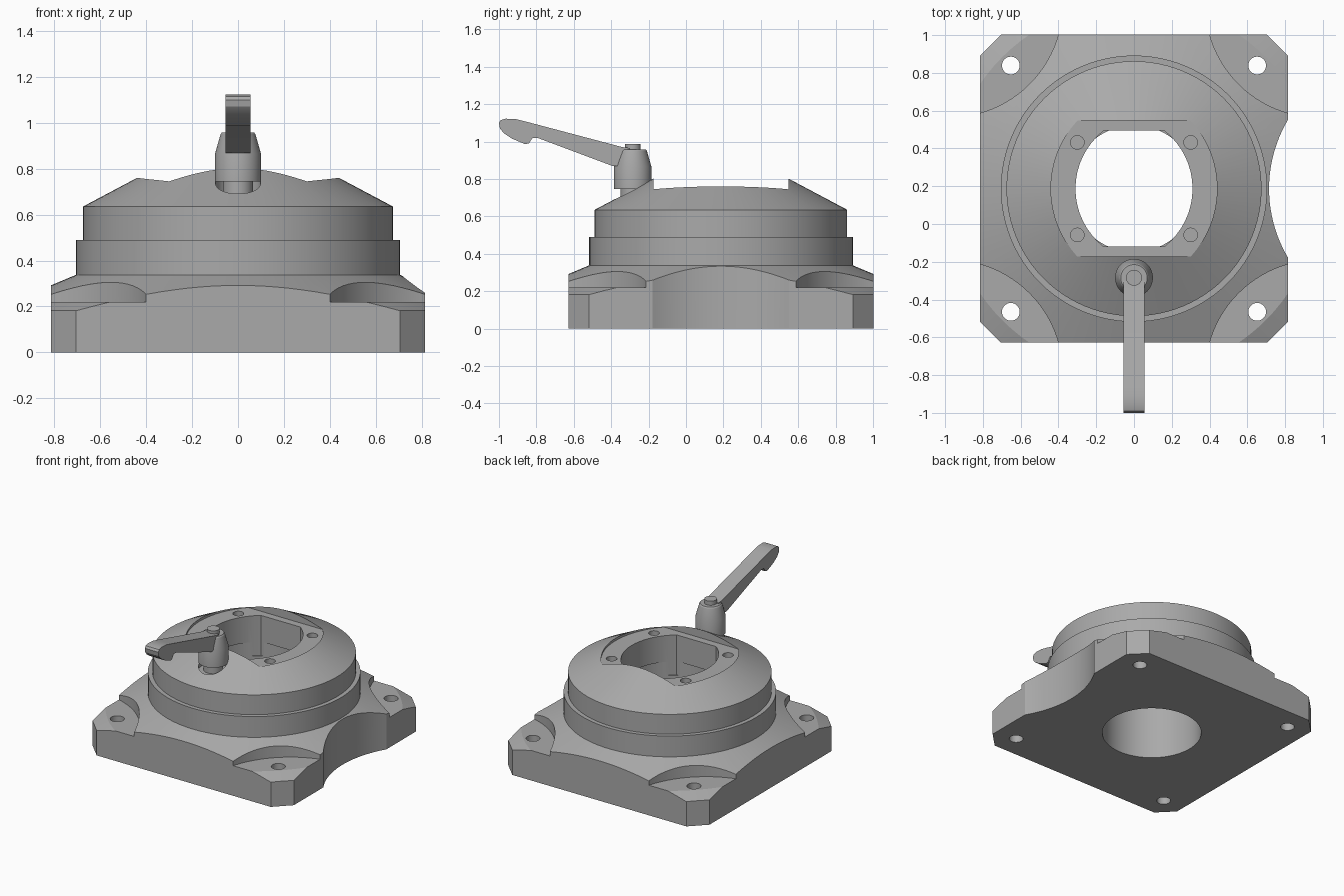
import bpy, bmesh, math
from mathutils import Vector

if "Cube" in bpy.data.objects:
    bpy.data.objects.remove(bpy.data.objects["Cube"], do_unlink=True)

CY = 0.187          # y of the body axis
HALF = 0.815        # half width of the base
SEG = 96

grey = bpy.data.materials.new("machined_grey")
grey.use_nodes = True
colour = (0.4, 0.4, 0.4, 1)
grey.diffuse_color = colour
grey.node_tree.nodes["Principled BSDF"].inputs["Base Color"].default_value = colour


def finish(name, bm):
    bmesh.ops.recalc_face_normals(bm, faces=bm.faces)
    mesh = bpy.data.meshes.new(name)
    bm.to_mesh(mesh)
    bm.free()
    obj = bpy.data.objects.new(name, mesh)
    bpy.context.collection.objects.link(obj)
    mesh.materials.append(grey)
    return obj


def prism(name, points, direction):
    """Closed outline of 3D points, extruded along a direction."""
    bm = bmesh.new()
    face = bm.faces.new([bm.verts.new(p) for p in points])
    new = bmesh.ops.extrude_face_region(bm, geom=[face])["geom"]
    verts = [g for g in new if isinstance(g, bmesh.types.BMVert)]
    bmesh.ops.translate(bm, verts=verts, vec=Vector(direction))
    return finish(name, bm)


def upright(name, outline, z0, z1):
    return prism(name, [(x, y + CY, z0) for x, y in outline], (0, 0, z1 - z0))


def lathe(name, profile, x=0, y=CY, seg=SEG):
    """Solid of revolution from (radius, z) pairs, closed by end caps."""
    bm = bmesh.new()
    rings = [[bm.verts.new((x + r * math.cos(math.tau * i / seg),
                            y + r * math.sin(math.tau * i / seg), z))
              for i in range(seg)] for r, z in profile]
    for a, b in zip(rings, rings[1:]):
        for i in range(seg):
            j = (i + 1) % seg
            bm.faces.new((a[i], a[j], b[j], b[i]))
    bm.faces.new(rings[0])
    bm.faces.new(rings[-1])
    return finish(name, bm)


def combine(target, tool, operation):
    mod = target.modifiers.new("cut", 'BOOLEAN')
    mod.operation, mod.object, mod.solver = operation, tool, 'EXACT'
    bpy.context.view_layer.objects.active = target
    bpy.ops.object.modifier_apply(modifier=mod.name)
    bpy.data.objects.remove(tool, do_unlink=True)


def cylinder_cut(target, x, y, r, z0, z1, seg=32):
    combine(target, lathe("cutter", [(r, z0), (r, z1)], x, y, seg), 'DIFFERENCE')


def bowed_outline(half_x, corner_x, half_y, steps=16):
    """Flat front and back edges, sides bowed outward in arcs."""
    c = (half_x ** 2 - corner_x ** 2 - half_y ** 2) / (2 * (half_x - corner_x))
    r = half_x - c
    a = math.asin(half_y / r)
    arc = [(c + r * math.cos(t), r * math.sin(t))
           for t in (a * (2 * i / steps - 1) for i in range(steps + 1))]
    return arc + [(-px, -py) for px, py in arc]


def smooth(obj):
    bpy.ops.object.select_all(action='DESELECT')
    obj.select_set(True)
    bpy.context.view_layer.objects.active = obj
    bpy.ops.object.shade_smooth_by_angle(angle=math.radians(20))


# Base plate: chamfered square trimmed by a shallow cone
k = HALF - 0.11
base = upright("base_plate", [(HALF, -k), (HALF, k), (k, HALF), (-k, HALF),
                              (-HALF, k), (-HALF, -k), (-k, -HALF), (k, -HALF)], 0, 0.6)
combine(base, lathe("cone", [(1.3, -0.1), (1.3, 0.088), (0.7, 0.34)]), 'INTERSECT')

# Corner pockets and bolt holes
for sx in (-1, 1):
    for sy in (-1, 1):
        cylinder_cut(base, sx * 0.978, CY + sy * 0.978, 0.6, 0.22, 0.7, SEG)
        cylinder_cut(base, sx * 0.652, CY + sy * 0.652, 0.047, -0.1, 0.5)

# Side bite and centre bore
cylinder_cut(base, 1.431, CY, 0.716, -0.1, 0.7, 128)
cylinder_cut(base, 0, CY, 0.335, -0.1, 0.7, SEG)
smooth(base)

# Round body: two stepped rings and a conical cap
body = lathe("round_body", [(0.705, 0.335), (0.705, 0.49), (0.675, 0.49),
                            (0.675, 0.635), (0.30, 0.834)])
combine(body, upright("pocket", bowed_outline(0.44, 0.30, 0.36), 0.742, 1), 'DIFFERENCE')
combine(body, upright("opening", bowed_outline(0.31, 0.16, 0.307), 0.45, 1), 'DIFFERENCE')
cylinder_cut(body, 0, CY, 0.335, 0.2, 0.55, SEG)
for sx in (-1, 1):
    for sy in (-1, 1):
        cylinder_cut(body, sx * 0.30, CY + sy * 0.245, 0.036, 0.62, 0.9)

# Seat for the clamping stud
HY = -0.285
cylinder_cut(body, 0, HY, 0.098, 0.685, 1, 48)
smooth(body)

# Clamp lever: stud, tapered hub, screw cap and arm
smooth(lathe("lever_stud", [(0.065, 0.68), (0.065, 0.75)], 0, HY, 40))
smooth(lathe("lever_hub", [(0.1, 0.745), (0.1, 0.865), (0.076, 0.95), (0.07, 0.958)], 0, HY, 48))
smooth(lathe("lever_cap", [(0.042, 0.95), (0.042, 0.988)], 0, HY, 32))
side = [(-0.30, 0.965), (-0.34, 0.97), (-0.85, 1.105), (-0.91, 1.12), (-0.965, 1.122),
        (-0.99, 1.115), (-1.0, 1.10), (-0.995, 1.07), (-0.975, 1.045), (-0.93, 1.015),
        (-0.86, 0.986), (-0.84, 0.99), (-0.82, 1.02), (-0.79, 1.018), (-0.39, 0.868),
        (-0.30, 0.868)]
arm = prism("lever_arm", [(-0.055, y, z) for y, z in side], (0.11, 0, 0))
smooth(arm)
